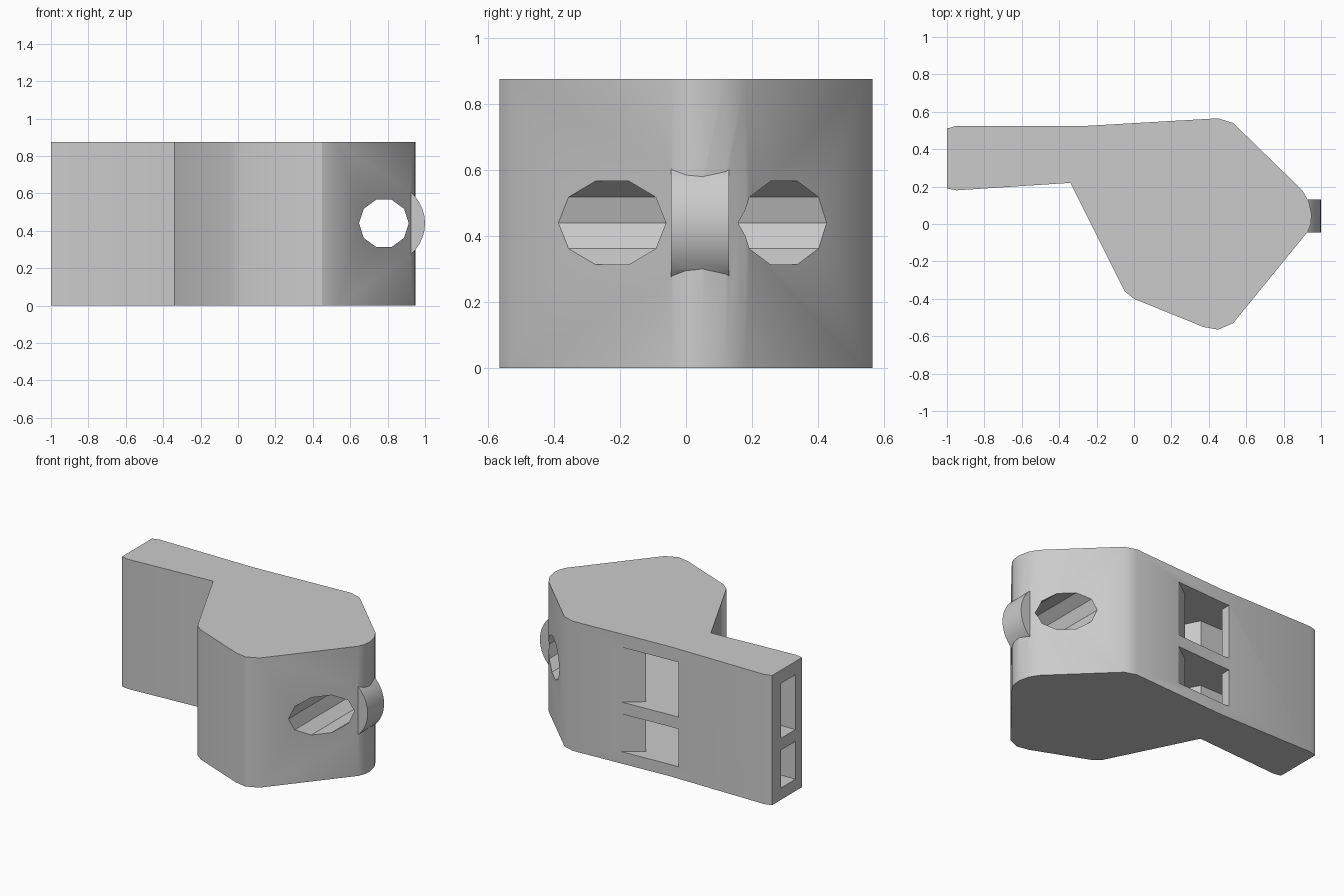
import bpy, bmesh, math

cube = bpy.data.objects.get("Cube")
if cube:
    bpy.data.objects.remove(cube, do_unlink=True)

HEIGHT = 0.875
HOLE_X, HOLE_Z = 0.78, 0.44

grey = bpy.data.materials.new("plain grey")
grey.use_nodes = True
grey.diffuse_color = (0.6, 0.6, 0.6, 1)
grey.node_tree.nodes["Principled BSDF"].inputs["Base Color"].default_value = (0.6, 0.6, 0.6, 1)


def prism(name, points, offset):
    """Solid made by sweeping a flat polygon along an offset."""
    bm = bmesh.new()
    face = bm.faces.new([bm.verts.new(p) for p in points])
    swept = bmesh.ops.extrude_face_region(bm, geom=[face])["geom"]
    moved = [v for v in swept if isinstance(v, bmesh.types.BMVert)]
    bmesh.ops.translate(bm, verts=moved, vec=offset)
    bmesh.ops.recalc_face_normals(bm, faces=bm.faces)
    mesh = bpy.data.meshes.new(name)
    bm.to_mesh(mesh)
    bm.free()
    mesh.materials.append(grey)
    obj = bpy.data.objects.new(name, mesh)
    bpy.context.collection.objects.link(obj)
    return obj


def plan_prism(name, outline, z0, z1):
    return prism(name, [(x, y, z0) for x, y in outline], (0, 0, z1 - z0))


def disc(name, radius, sides, y0, y1):
    angles = [math.tau * i / sides for i in range(sides)]
    ring = [(HOLE_X + radius * math.cos(a), y0, HOLE_Z + radius * math.sin(a)) for a in angles]
    return prism(name, ring, (0, y1 - y0, 0))


def combine(target, tool, operation):
    """Apply a boolean and discard the tool."""
    mod = target.modifiers.new(operation.lower(), "BOOLEAN")
    mod.operation, mod.solver, mod.object = operation, "EXACT", tool
    bpy.context.view_layer.objects.active = target
    bpy.ops.object.modifier_apply(modifier=mod.name)
    bpy.data.objects.remove(tool, do_unlink=True)


# Body: mouthpiece bar running into a rounded chamber block
body_outline = [
    (-1, 0.19), (-0.95, 0.18), (-0.34, 0.22), (-0.05, -0.36), (0, -0.4),
    (0.37, -0.55), (0.45, -0.565), (0.53, -0.53), (0.93, -0.04), (0.945, 0),
    (0.95, 0.05), (0.935, 0.12), (0.9, 0.18), (0.53, 0.54), (0.45, 0.565),
    (-0.25, 0.525), (-0.95, 0.525), (-1, 0.51)]
body = plan_prism("whistle_body", body_outline, 0, HEIGHT)

# Lanyard loop bulging from the nose, and its ten-sided hole
combine(body, disc("loop_bulge", 0.22, 36, -0.045, 0.13), "UNION")
combine(body, disc("lanyard_hole", 0.133, 10, -1, 1), "DIFFERENCE")

# Two stacked air passages: windway, sound window with ramp, hollow chamber
passage_outline = [
    (-1.1, 0.26), (-0.3, 0.27), (0.01, -0.32), (0.4, -0.46), (0.53, -0.35),
    (0.53, 0.4), (0.3, 0.46), (0.1, 0.45), (-0.02, 0.455), (0.21, 0.62),
    (-0.31, 0.62), (-0.31, 0.46), (-1.1, 0.41)]
for z0, z1 in ((0.08, 0.335), (0.415, 0.785)):
    combine(body, plan_prism("air_passage", passage_outline, z0, z1), "DIFFERENCE")

# Soft rounded corners, crisp cut edges
bpy.ops.object.select_all(action="DESELECT")
body.select_set(True)
bpy.context.view_layer.objects.active = body
bpy.ops.object.shade_smooth_by_angle(angle=math.radians(32))
